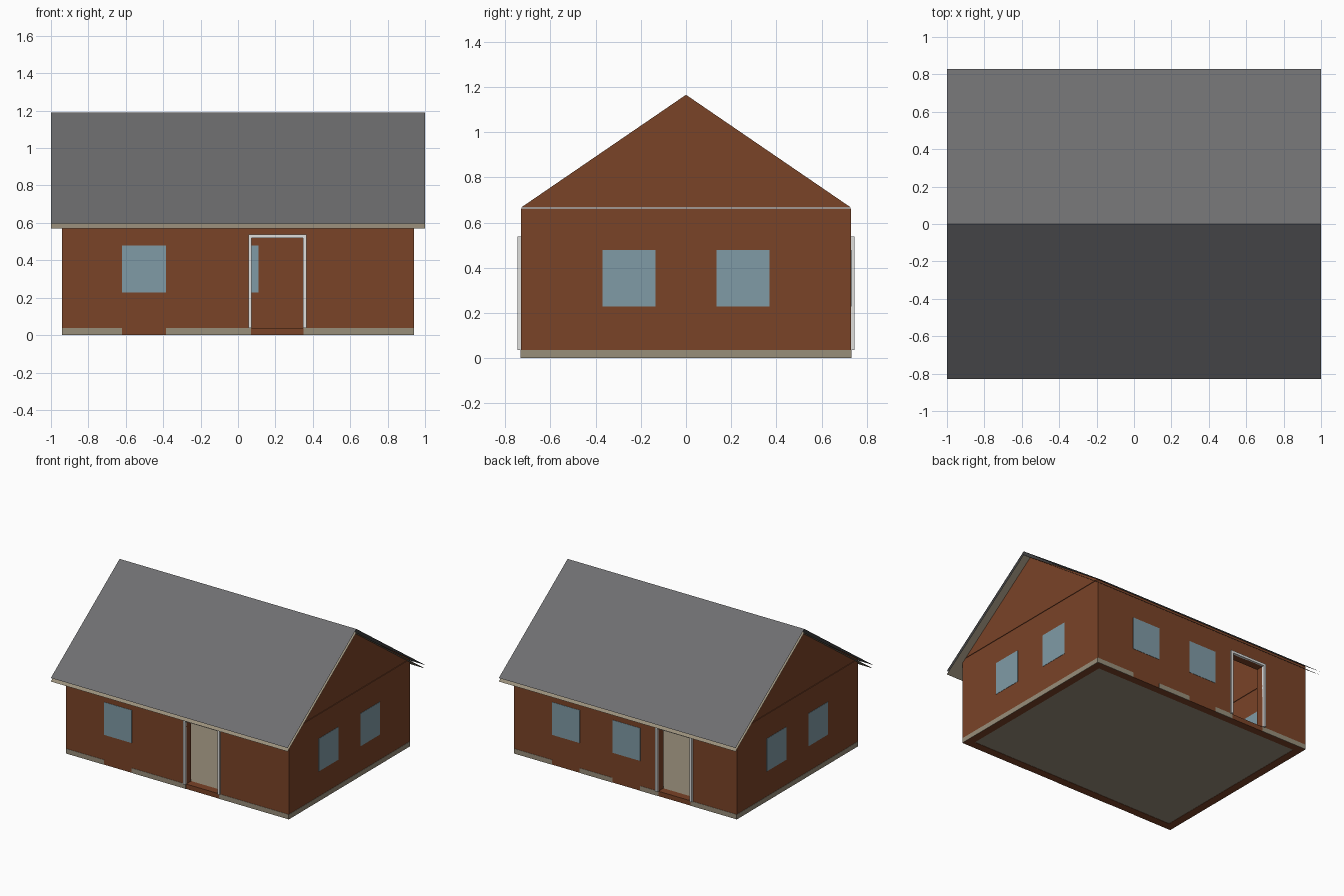
import bpy
import bmesh
from mathutils import Matrix, Vector

cube = bpy.data.objects.get("Cube")
if cube:
    bpy.data.objects.remove(cube, do_unlink=True)


def material(name, hex_code):
    # Convert a display colour to linear values
    srgb = [int(hex_code[i:i + 2], 16) / 255 for i in (0, 2, 4)]
    rgba = [c / 12.92 if c < 0.04 else ((c + 0.055) / 1.055) ** 2.4 for c in srgb] + [1]
    mat = bpy.data.materials.new(name)
    mat.use_nodes = True
    mat.diffuse_color = rgba
    mat.node_tree.nodes["Principled BSDF"].inputs["Base Color"].default_value = rgba
    return mat


BRICK = material("brick brown", "7a4327")
ROOF = material("roof grey", "6e6e70")
STONE = material("stone beige", "988e7a")
GLASS = material("window blue", "809ba6")
TRIM = material("door trim", "e0e0de")


def finish(name, bm, mat):
    mesh = bpy.data.meshes.new(name)
    bm.to_mesh(mesh)
    bm.free()
    mesh.materials.append(mat)
    obj = bpy.data.objects.new(name, mesh)
    bpy.context.collection.objects.link(obj)
    return obj


def add_box(bm, x, y, z):
    lo, hi = Vector((x[0], y[0], z[0])), Vector((x[1], y[1], z[1]))
    mat = Matrix.Translation((lo + hi) / 2) @ Matrix.Diagonal((*(hi - lo), 1))
    bmesh.ops.create_cube(bm, size=1, matrix=mat)


def boxes(name, mat, *ranges):
    bm = bmesh.new()
    for r in ranges:
        add_box(bm, *r)
    return finish(name, bm, mat)


def span(a, b, sign):
    return tuple(sorted((a * sign, b * sign)))


X, Y, T = 0.94, 0.73, 0.06            # half length, half depth, wall thickness
WALL_TOP, BASE, DOOR_TOP = 0.663, 0.037, 0.52
SILL, HEAD, LIP = 0.228, 0.478, 0.002
FRONT, BACK = -1, 1
DOORS = {FRONT: (0.055, 0.365), BACK: (-0.57, -0.26)}
WINDOWS = {FRONT: [(-0.62, -0.385)], BACK: [(0.385, 0.62), (-0.125, 0.11)]}
BANDS = {FRONT: [(-X, -0.62), (-0.385, 0.07), (0.35, X)],
         BACK: [(-X, -0.55), (-0.28, -0.125), (0.11, 0.385), (0.62, X)]}
TRIM_W = 0.018

# Wall shell, hollowed out and cut for the two doorways
walls = boxes("walls", BRICK, ((-X, X), (-Y, Y), (0, WALL_TOP)))
room = boxes("room_cutter", BRICK, ((T - X, X - T), (T - Y, Y - T), (-1, 1)))
cutters = [room]
for side, (a, b) in DOORS.items():
    cutters.append(boxes("doorway_cutter", BRICK,
                         ((a + TRIM_W, b - TRIM_W), span(Y - 0.1, Y + 0.1, side), (BASE, DOOR_TOP))))
for cutter in cutters:
    mod = walls.modifiers.new("cut", 'BOOLEAN')
    mod.operation, mod.solver, mod.object = 'DIFFERENCE', 'EXACT', cutter
bpy.context.view_layer.update()
cut_mesh = bpy.data.meshes.new_from_object(walls.evaluated_get(bpy.context.evaluated_depsgraph_get()))
walls.modifiers.clear()
walls.data = cut_mesh
for cutter in cutters:
    bpy.data.objects.remove(cutter, do_unlink=True)

# Floor slab
boxes("floor", STONE, ((T - X, X - T), (T - Y, Y - T), (0.002, BASE)))

for side, label in ((FRONT, "front"), (BACK, "back")):
    # Door trim: two posts and a lintel
    a, b = DOORS[side]
    depth = span(Y - 0.004, Y + 0.015, side)
    boxes(label + "_door_frame", TRIM,
          ((a, a + TRIM_W), depth, (BASE, DOOR_TOP)),
          ((b - TRIM_W, b), depth, (BASE, DOOR_TOP)),
          ((a, b), depth, (DOOR_TOP, DOOR_TOP + TRIM_W)))
    # Window panes, seen inside and out
    boxes(label + "_windows", GLASS,
          *[(w, span(Y - T - LIP, Y + LIP, side), (SILL, HEAD)) for w in WINDOWS[side]])
    # Foundation band
    boxes(label + "_foundation", STONE,
          *[(w, span(Y - LIP, Y + LIP, side), (0, BASE)) for w in BANDS[side]])

for side, label in ((1, "left"), (-1, "right")):
    boxes(label + "_windows", GLASS,
          *[(span(X - T - LIP, X + LIP, side), span(0.135, 0.37, s), (SILL, HEAD)) for s in (-1, 1)])
    boxes(label + "_foundation", STONE, (span(X - LIP, X + LIP, side), (-Y, Y), (0, BASE)))
    # Gable triangle resting on the end wall
    bm = bmesh.new()
    profile = [(-Y, 0.667), (Y, 0.667), (0, 1.166)]
    face = bm.faces.new([bm.verts.new((X * side, y, z)) for y, z in profile])
    ext = bmesh.ops.extrude_face_region(bm, geom=[face], use_keep_orig=True)
    moved = [v for v in ext["geom"] if isinstance(v, bmesh.types.BMVert)]
    bmesh.ops.translate(bm, verts=moved, vec=(-T * side, 0, 0))
    bmesh.ops.recalc_face_normals(bm, faces=bm.faces)
    finish(label + "_gable", bm, BRICK)


def roof_sheet(name, mat, ridge, eave):
    # Thin folded sheet running the whole length
    bm = bmesh.new()
    rows = [[bm.verts.new((x, y, z)) for x in (-1, 1)]
            for y, z in ((-0.83, eave), (0, ridge), (0.83, eave))]
    for p, q in zip(rows, rows[1:]):
        bm.faces.new((p[0], p[1], q[1], q[0]))
    finish(name, bm, mat)


# Roof covering with a parallel soffit sheet below
roof_sheet("roof", ROOF, 1.19, 0.598)
roof_sheet("soffit", STONE, 1.163, 0.571)
